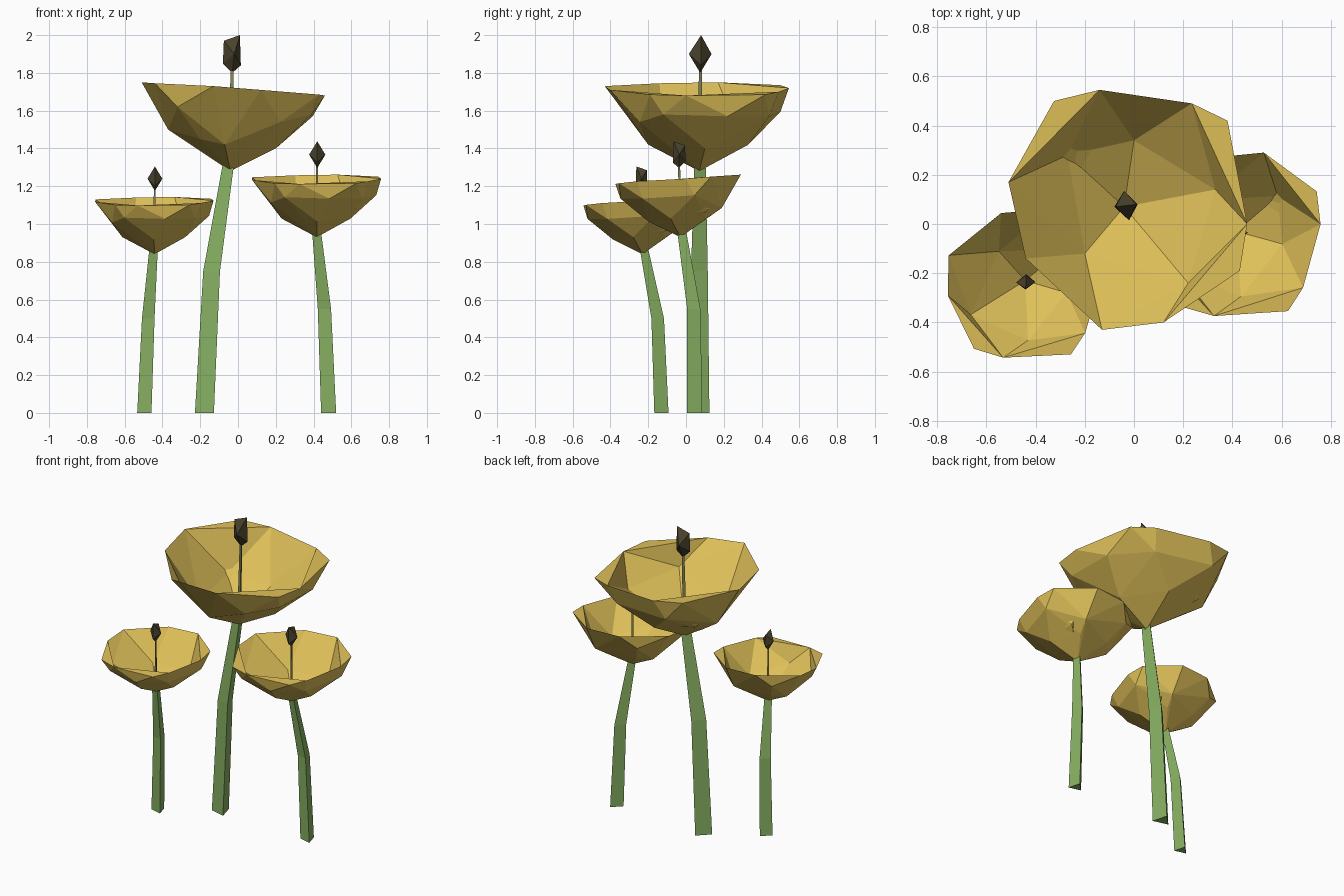
import bpy, bmesh
from math import cos, sin, radians
from mathutils import Vector, Matrix

if "Cube" in bpy.data.objects:
    bpy.data.objects.remove(bpy.data.objects["Cube"])


def material(name, rgb):
    m = bpy.data.materials.new(name)
    m.diffuse_color = (*rgb, 1)
    m.use_nodes = True
    m.node_tree.nodes["Principled BSDF"].inputs["Base Color"].default_value = m.diffuse_color
    return m


GOLD = material("petal_gold", (0.74, 0.53, 0.10))
GREEN = material("stem_green", (0.24, 0.43, 0.12))
OLIVE = material("thread_olive", (0.24, 0.24, 0.10))
DARK = material("bud_dark", (0.065, 0.054, 0.025))


def finish(bm, name, mat):
    me = bpy.data.meshes.new(name)
    bm.to_mesh(me)
    bm.free()
    me.materials.append(mat)
    ob = bpy.data.objects.new(name, me)
    bpy.context.collection.objects.link(ob)


# Faceted convex shell; faces lying wholly on the rim are opened
def shell(name, points, rim, xf, mat, inward=False):
    bm = bmesh.new()
    vs = [bm.verts.new(p) for p in points + rim]
    rim_verts = set(vs[len(points):])
    bmesh.ops.convex_hull(bm, input=vs)
    bmesh.ops.recalc_face_normals(bm, faces=bm.faces)
    top = [f for f in bm.faces if all(v in rim_verts for v in f.verts)]
    bmesh.ops.delete(bm, geom=top, context='FACES')
    bmesh.ops.delete(bm, geom=[v for v in bm.verts if not v.link_faces], context='VERTS')
    if inward:
        bmesh.ops.reverse_faces(bm, faces=bm.faces)
    bm.transform(xf)
    finish(bm, name, mat)


# Flat lip triangles bridging the inner and outer rims
def lips(name, triangles, xf, mat):
    bm = bmesh.new()
    for t in triangles:
        bm.faces.new([bm.verts.new(p) for p in t])
    for f in bm.faces:
        f.normal_update()
        if f.normal.z < 0:
            f.normal_flip()
    bm.transform(xf)
    finish(bm, name, mat)


# Three-sided tapered tube through (centre, radius) stations
def tube(name, stations, turn, mat):
    bm = bmesh.new()
    rings = []
    for c, r in stations:
        angs = [radians(turn + 120 * i) for i in range(3)]
        rings.append([bm.verts.new(Vector(c) + Vector((r * cos(a), r * sin(a), 0))) for a in angs])
    for a, b in zip(rings, rings[1:]):
        for i in range(3):
            j = (i + 1) % 3
            bm.faces.new((a[i], a[j], b[j], b[i]))
    bm.faces.new(rings[0][::-1])
    bm.faces.new(rings[-1])
    bmesh.ops.recalc_face_normals(bm, faces=bm.faces)
    finish(bm, name, mat)


# Bowl and bud of the large flower; the small ones reuse them
APEX = Vector((-0.04, 0.07, 1.28))
BOWL = [(-.04, .07, 1.28),
        # lower ring
        (.20, .10, 1.40), (0, .33, 1.42), (-.25, .18, 1.42), (-.2, -.12, 1.45), (-.07, -.2, 1.42),
        # upper ring
        (-.37, .2, 1.5), (-.32, -.24, 1.62), (-.015, -.31, 1.58), (.225, -.245, 1.54),
        (.395, .22, 1.57), (.2, .44, 1.57), (-.2, .50, 1.595), (.39, -.12, 1.58)]
RIM = [(-.51, .17, 1.75), (-.325, .50, 1.735), (-.14, .545, 1.72), (.235, .49, 1.70),
       (.38, .42, 1.685), (.46, 0, 1.68), (.43, -.19, 1.685),
       (.12, -.40, 1.71), (-.13, -.43, 1.73), (-.44, -.14, 1.745)]
# simpler inner lining, cutting three rim corners
LINING = [(-.04, .07, 1.30), (0, .34, 1.44), (.33, .14, 1.52), (.22, -.24, 1.55),
          (-.2, -.12, 1.46), (-.27, .28, 1.48)]
CORNERS = (1, 4, 6)
INNER_RIM = [p for i, p in enumerate(RIM) if i not in CORNERS]
LIPS = [[RIM[i - 1], RIM[i], RIM[i + 1]] for i in CORNERS]
BUD = [(-.03, .075, 1.80), (.01, .08, 2.0), (-.075, .07, 1.97), (-.08, .07, 1.85),
       (.015, .08, 1.84), (-.04, .135, 1.9), (-.02, .015, 1.9)]

# name, bowl apex, scale, bowl turn, stem base, stem middle
FLOWERS = [
    ("large", (-.04, .07, 1.28), 1.0, 0, (-.17, .066, 0), (-.133, .064, .75)),
    ("right", (.417, -.03, .93), .705, -97, (.486, .04, 0), (.463, .036, .55)),
    ("left", (-.442, -.23, .84), .645, -98, (-.49, -.136, 0), (-.47, -.155, .5)),
]

for name, apex, s, turn, base, mid in FLOWERS:
    apex = Vector(apex)
    xf = (Matrix.Translation(apex) @ Matrix.Rotation(radians(turn), 4, 'Z')
          @ Matrix.Scale(s, 4) @ Matrix.Translation(-APEX))
    shell(name + "_flower_bowl", BOWL, RIM, xf, GOLD)
    shell(name + "_flower_lining", LINING, INNER_RIM, xf, GOLD, inward=True)
    lips(name + "_flower_lip", LIPS, xf, GOLD)
    shell(name + "_flower_bud", BUD, [], xf, DARK)
    # stem leans into the bowl, thread carries the bud
    top = apex.lerp(Vector(mid), .08)
    top.z = apex.z + .03 * s
    k = .3 + .7 * s
    tube(name + "_flower_stem", [(base, .06 * k), (mid, .053 * k), (top, .036 * k)], -45, GREEN)
    tip = xf @ Vector((-.03, .075, 1.83))
    tube(name + "_flower_thread", [(apex, .014 * s), (tip, .009 * s)], -45, OLIVE)
